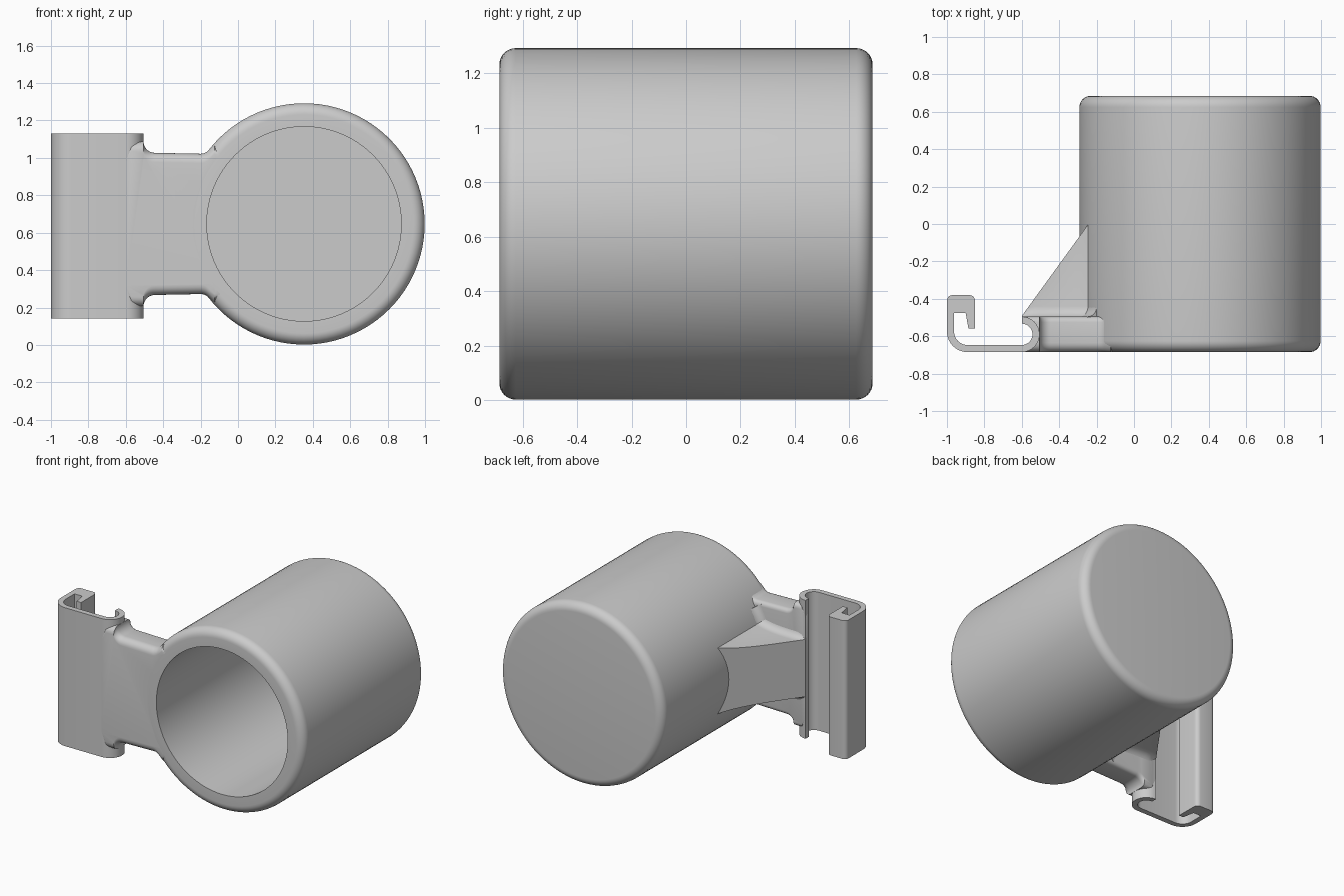
import bpy, bmesh
from math import sin, cos, pi, radians

cube = bpy.data.objects.get("Cube")
if cube:
    bpy.data.objects.remove(cube, do_unlink=True)

grey = bpy.data.materials.new("plain grey")
grey.use_nodes = True
COLOUR = (0.6, 0.6, 0.6, 1)
grey.diffuse_color = COLOUR
grey.node_tree.nodes["Principled BSDF"].inputs["Base Color"].default_value = COLOUR

CX, CZ, R = 0.353, 0.647, 0.645       # cup axis and radius
FRONT, BACK = -0.685, 0.685


def arc(cx, cy, r, start, end, n=8):
    """Points on an arc, angles in degrees."""
    steps = [radians(start + (end - start) * i / n) for i in range(n + 1)]
    return [(cx + r * cos(a), cy + r * sin(a)) for a in steps]


def loft(name, rings):
    """Join equal rings of points into a closed, capped solid."""
    bm = bmesh.new()
    loops = [[bm.verts.new(p) for p in ring] for ring in rings]
    n = len(loops[0])
    for a, b in zip(loops, loops[1:]):
        for i in range(n):
            j = (i + 1) % n
            bm.faces.new((a[i], a[j], b[j], b[i]))
    bm.faces.new(loops[0])
    bm.faces.new(loops[-1])
    bmesh.ops.recalc_face_normals(bm, faces=bm.faces)
    mesh = bpy.data.meshes.new(name)
    bm.to_mesh(mesh)
    bm.free()
    mesh.materials.append(grey)
    obj = bpy.data.objects.new(name, mesh)
    bpy.context.collection.objects.link(obj)
    return obj


def activate(obj):
    bpy.ops.object.select_all(action='DESELECT')
    obj.select_set(True)
    bpy.context.view_layer.objects.active = obj


def smooth(obj):
    activate(obj)
    bpy.ops.object.shade_smooth_by_angle(angle=radians(32))


# Cup: turned profile of radius and depth, open at the front
ROUND = 0.06
profile = [(0.52, 0.56), (0.52, FRONT)]
profile += arc(R - ROUND, FRONT + ROUND, ROUND, -90, 0)
profile += arc(R - ROUND, BACK - ROUND, ROUND, 0, 90)
SIDES = 96
turn = [2 * pi * i / SIDES for i in range(SIDES)]
smooth(loft("cup", [[(CX + r * cos(a), y, CZ + r * sin(a)) for a in turn]
                    for r, y in profile]))

# Clip: hooked channel with a curled lip, extruded upward
CURL_X, CURL_Y = -0.6, -0.59
clip = arc(-0.89, -0.575, 0.11, 180, 270)
clip += arc(CURL_X, CURL_Y, 0.095, -90, 90, 16)
clip += arc(CURL_X, CURL_Y, 0.057, 90, -90, 16)
clip += arc(-0.89, -0.575, 0.072, 270, 180)
clip += [(-0.962, -0.475), (-0.9, -0.475), (-0.885, -0.56), (-0.85, -0.56)]
clip += arc(-0.88, -0.41, 0.03, 0, 90, 5)
clip += arc(-0.97, -0.41, 0.03, 90, 180, 5)
smooth(loft("clip", [[(x, y, z) for x, y in clip] for z in (0.14, 1.13)]))


# Neck: arm with flared corners, rounded toward the front
def neck_ring(y, inset):
    top = [(-0.6, 0.38), (-0.57, 0.44), (-0.505, 0.44)]
    top += arc(-0.445, 0.44, 0.06, 180, 270)
    top += arc(-0.2, 0.435, 0.06, 270, 315, 4) + [(-0.125, 0.425)]
    top = [(x, h - inset) for x, h in top]
    end = [(CX + x, z) for x, z in arc(0, 0, 0.583, 140, 220, 24)]
    outline = top + end + [(x, -h) for x, h in reversed(top)]
    return [(x, y, CZ + h) for x, h in outline]


rings = []
for i in range(7):
    a = radians(15 * i)
    rings.append(neck_ring(FRONT + 0.05 * (1 - cos(a)), 0.05 * (1 - sin(a))))
for i in range(5):
    a = radians(22.5 * i)
    rings.append(neck_ring(-0.525 + 0.03 * sin(a), 0.03 * (1 - cos(a))))
neck = loft("neck", rings)

# Hollow of the curled lip cut through the neck
hollow = loft("hollow_cutter", [[(CURL_X + 0.075 * cos(a), CURL_Y + 0.075 * sin(a), z)
                                 for a in turn[::2]] for z in (-0.1, 1.4)])
hollow.hide_render = True
cut = neck.modifiers.new("hollow", 'BOOLEAN')
cut.operation, cut.solver, cut.object = 'DIFFERENCE', 'EXACT', hollow
activate(neck)
bpy.ops.object.modifier_apply(modifier=cut.name)
bpy.data.objects.remove(hollow, do_unlink=True)
smooth(neck)

# Gusset: sloping brace behind the neck, flared at its foot and at the cup
rings = []
for i in range(13):
    t = i / 12
    x = -0.6 + 0.4 * t
    rise = 0.008 + 1.38 * 0.4 * t
    half = 0.205 + 0.05 * t ** 4
    f = min(0.06, rise * 0.9)
    side = [(half + f, -0.51)] + arc(half + f, -0.5 + f, f, 270, 180, 6)
    side.append((half, -0.5 + rise))
    outline = side + [(-h, y) for h, y in reversed(side)]
    rings.append([(x, y, CZ + h) for h, y in outline])
smooth(loft("gusset", rings))

# Fillet: concave blend between the back of the neck and the cup wall
rings = []
for r, y in [(0.7, -0.51)] + arc(0.7, -0.44, 0.056, 270, 180, 6):
    outline = arc(CX, CZ, r, 149, 211, 24) + arc(CX, CZ, 0.6, 211, 149, 24)
    rings.append([(x, y, z) for x, z in outline])
smooth(loft("neck_fillet", rings))
